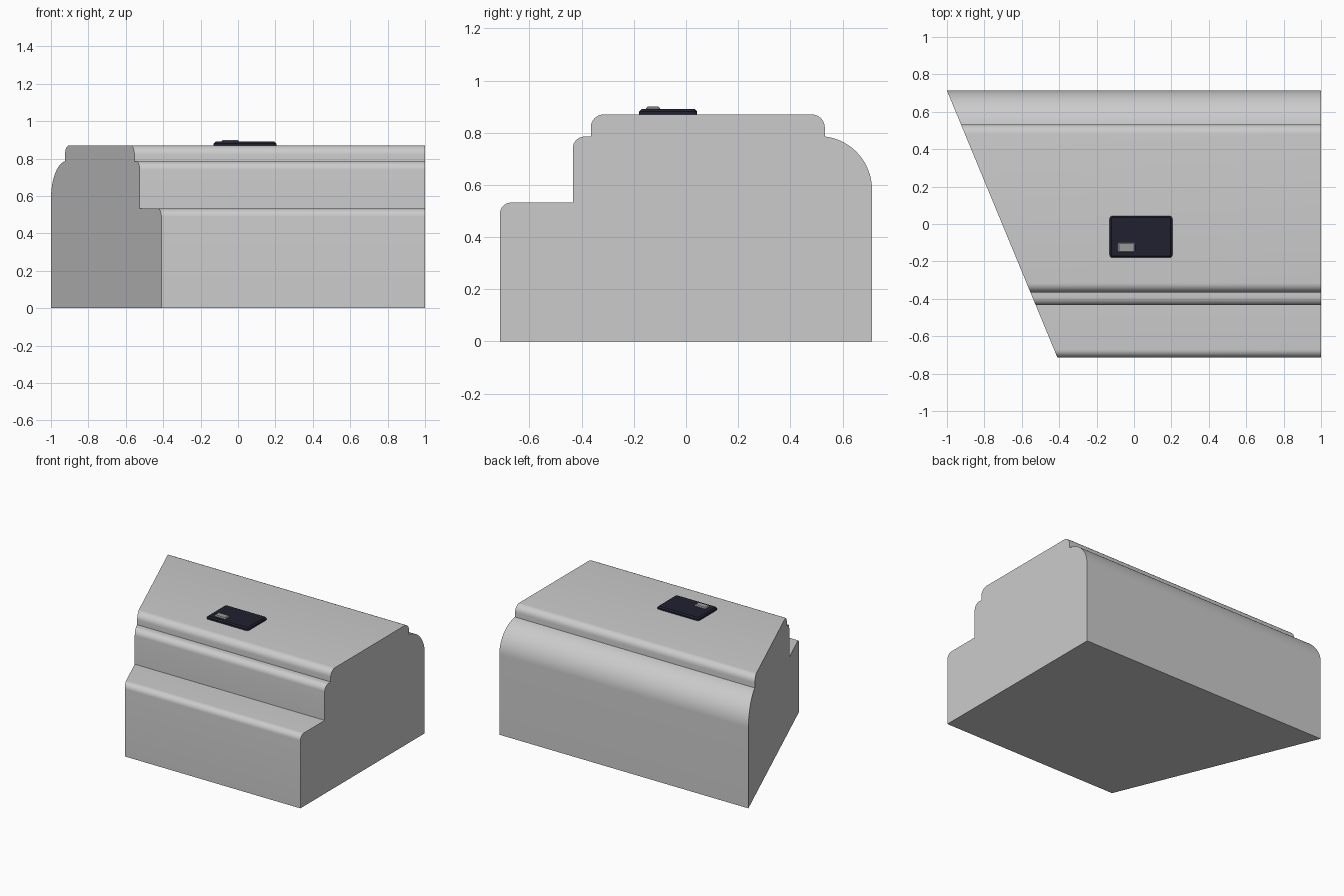
import bpy, bmesh
from math import sin, cos, pi, radians

if "Cube" in bpy.data.objects:
    bpy.data.objects.remove(bpy.data.objects["Cube"])


def material(name, color):
    m = bpy.data.materials.new(name)
    m.diffuse_color = color
    m.use_nodes = True
    m.node_tree.nodes["Principled BSDF"].inputs["Base Color"].default_value = m.diffuse_color
    return m


def finish(bm, name, angle, mat=None):
    bmesh.ops.recalc_face_normals(bm, faces=bm.faces)
    me = bpy.data.meshes.new(name)
    bm.to_mesh(me)
    bm.free()
    ob = bpy.data.objects.new(name, me)
    bpy.context.collection.objects.link(ob)
    if mat:
        me.materials.append(mat)
    bpy.ops.object.select_all(action='DESELECT')
    bpy.context.view_layer.objects.active = ob
    ob.select_set(True)
    bpy.ops.object.shade_smooth_by_angle(angle=radians(angle))
    return ob


def arc(cy, cz, r, a0, a1, n):
    return [(cy + r * cos(radians(a0 + (a1 - a0) * i / n)),
             cz + r * sin(radians(a0 + (a1 - a0) * i / n))) for i in range(n + 1)]


# Stepped body: side profile (y, z) swept along x, with a slanted left end
H = 0.713
profile = [(-H, 0), (H, 0)]
profile += arc(H - 0.205, 0.582, 0.205, 0, 83, 20)      # large rear roundover
profile += arc(0.532 - 0.05, 0.82, 0.05, 0, 90, 8)      # top rear corner
profile += arc(-0.365 + 0.05, 0.82, 0.05, 90, 180, 8)   # top front corner
profile += [(-0.365, 0.785)]
profile += arc(-0.434 + 0.045, 0.74, 0.045, 90, 180, 8)  # middle ledge
profile += [(-0.434, 0.532)]
profile += arc(-H + 0.042, 0.49, 0.042, 90, 180, 8)     # front step


def slant(y):
    return -1 + (H - y) * 0.59 / (2 * H)


bm = bmesh.new()
left = [bm.verts.new((slant(y), y, z)) for y, z in profile]
right = [bm.verts.new((1, y, z)) for y, z in profile]
bm.faces.new(left)
bm.faces.new(right[::-1])
n = len(profile)
for i in range(n):
    j = (i + 1) % n
    bm.faces.new((left[i], right[i], right[j], left[j]))
finish(bm, "stepped_body", 30)


# Rounded slab with a chamfered top edge
def slab(name, x0, x1, y0, y1, z0, z1, r, chamfer, mat):
    bm = bmesh.new()
    rings = []
    for inset, z in ((0, z0), (0, z1 - chamfer), (chamfer, z1)):
        ring = []
        for k, (x, y) in enumerate(((x1 - r, y1 - r), (x0 + r, y1 - r),
                                    (x0 + r, y0 + r), (x1 - r, y0 + r))):
            pts = arc(x, y, r - inset, k * 90, k * 90 + 90, 5)
            ring += [bm.verts.new((px, py, z)) for px, py in pts]
        rings.append(ring)
    m = len(rings[0])
    for a, b in zip(rings, rings[1:]):
        for i in range(m):
            j = (i + 1) % m
            bm.faces.new((a[i], a[j], b[j], b[i]))
    bm.faces.new(rings[0][::-1])
    bm.faces.new(rings[-1])
    return finish(bm, name, 30, mat)


# Dark panel and its small grey key on the top surface
dark = material("dark_panel", (0.014, 0.015, 0.03, 1))
grey = material("key_grey", (0.32, 0.32, 0.33, 1))
slab("control_panel", -0.13, 0.205, -0.18, 0.043, 0.865, 0.89, 0.016, 0.009, dark)
slab("panel_key", -0.087, 0.005, -0.153, -0.099, 0.885, 0.9, 0.009, 0.006, grey)
